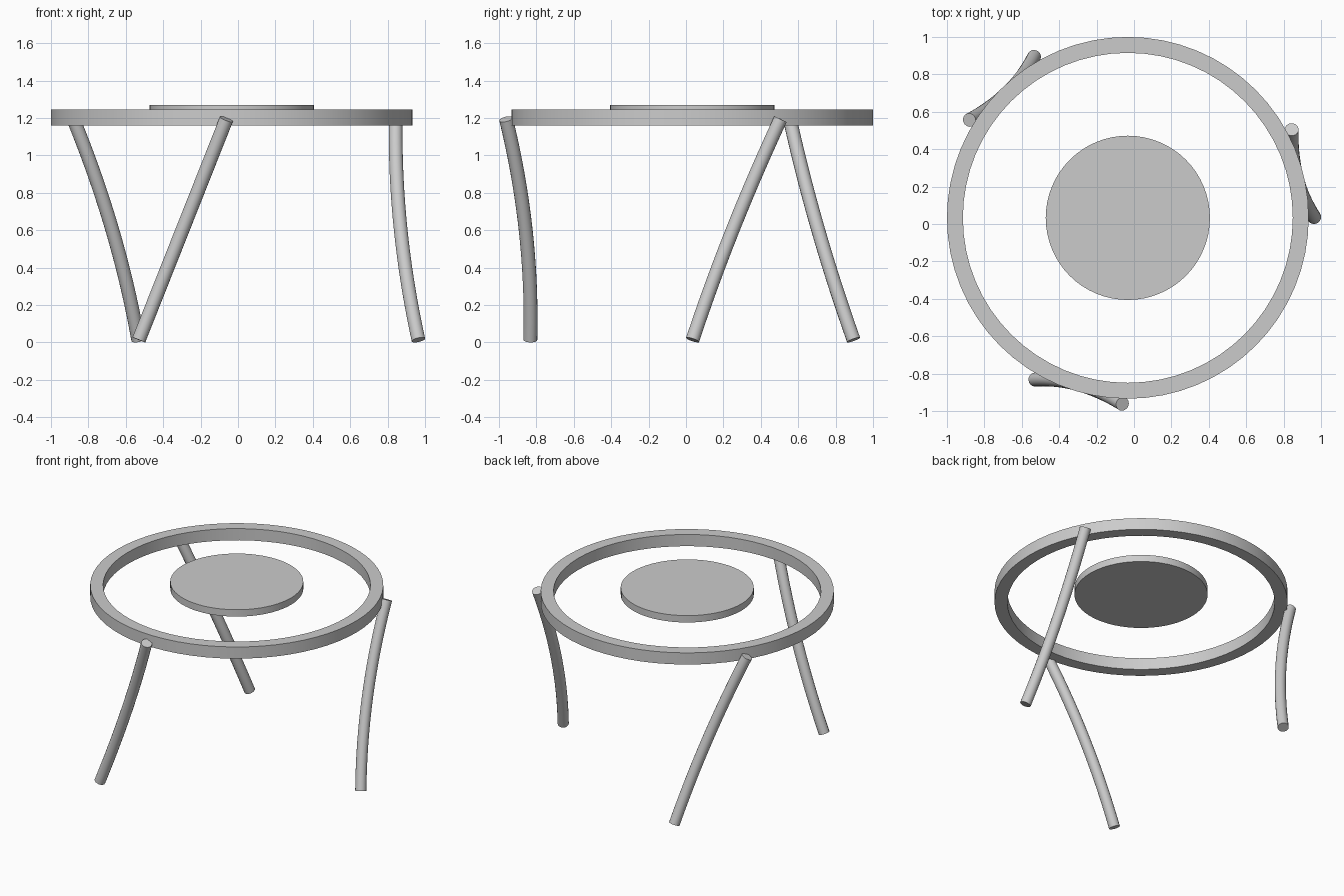
import bpy, math
from mathutils import Vector, Matrix

cube = bpy.data.objects.get("Cube")
if cube:
    bpy.data.objects.remove(cube)

# Single grey material
grey = bpy.data.materials.new("plain_grey")
grey.use_nodes = True
colour = (0.6, 0.6, 0.6, 1)
grey.diffuse_color = colour
grey.node_tree.nodes["Principled BSDF"].inputs["Base Color"].default_value = colour

CENTRE = Vector((-0.033, 0.033, 0))
SIDES = 64


def finish(obj, name):
    obj.name = name
    obj.data.materials.clear()
    obj.data.materials.append(grey)
    bpy.ops.object.select_all(action="DESELECT")
    obj.select_set(True)
    bpy.context.view_layer.objects.active = obj
    bpy.ops.object.shade_smooth_by_angle(angle=math.radians(30))


def lathe(name, profile, closed):
    """Spin a radius/height profile around the table's axis."""
    verts, faces, n = [], [], len(profile)
    for i in range(SIDES):
        a = math.tau * i / SIDES
        verts += [CENTRE + Vector((r * math.cos(a), r * math.sin(a), z)) for r, z in profile]
    for i in range(SIDES):
        j = (i + 1) % SIDES
        for k in range(n if closed else n - 1):
            m = (k + 1) % n
            faces.append((i * n + k, j * n + k, j * n + m, i * n + m))
    if not closed:
        faces.append([i * n for i in reversed(range(SIDES))])
        faces.append([i * n + n - 1 for i in range(SIDES)])
    mesh = bpy.data.meshes.new(name)
    mesh.from_pydata(verts, [], faces)
    obj = bpy.data.objects.new(name, mesh)
    bpy.context.collection.objects.link(obj)
    finish(obj, name)


# Outer rim and the separate centre disc
lathe("rim_ring", [(0.882, 1.16), (0.967, 1.16), (0.967, 1.245), (0.882, 1.245)], True)
lathe("centre_disc", [(0.439, 1.22), (0.439, 1.27)], False)

# Three bowed legs, spaced evenly around the rim
foot = Vector((-0.53, -0.832, 0.014))
top = Vector((-0.062, -0.962, 1.194))
bend = Vector((-0.296, -0.818, 0.604))


def leg(name, angle):
    turn = Matrix.Translation(CENTRE) @ Matrix.Rotation(angle, 4, "Z") @ Matrix.Translation(-CENTRE)
    a, b, c = turn @ foot, turn @ bend, turn @ top
    curve = bpy.data.curves.new(name, "CURVE")
    curve.dimensions = "3D"
    curve.bevel_depth = 0.037
    curve.bevel_resolution = 6
    curve.resolution_u = 24
    curve.use_fill_caps = True
    spline = curve.splines.new("BEZIER")
    spline.bezier_points.add(1)
    for point, end in zip(spline.bezier_points, (a, c)):
        point.handle_left_type = point.handle_right_type = "FREE"
        point.co = end
    p, q = spline.bezier_points
    p.handle_right = a.lerp(b, 2 / 3)
    p.handle_left = a - (p.handle_right - a)
    q.handle_left = c.lerp(b, 2 / 3)
    q.handle_right = c - (q.handle_left - c)
    obj = bpy.data.objects.new(name, curve)
    bpy.context.collection.objects.link(obj)
    bpy.ops.object.select_all(action="DESELECT")
    obj.select_set(True)
    bpy.context.view_layer.objects.active = obj
    bpy.ops.object.convert(target="MESH")
    finish(bpy.context.view_layer.objects.active, name)


for i, side in enumerate(("front", "left", "back_right")):
    leg(side + "_leg", i * math.tau / 3)
